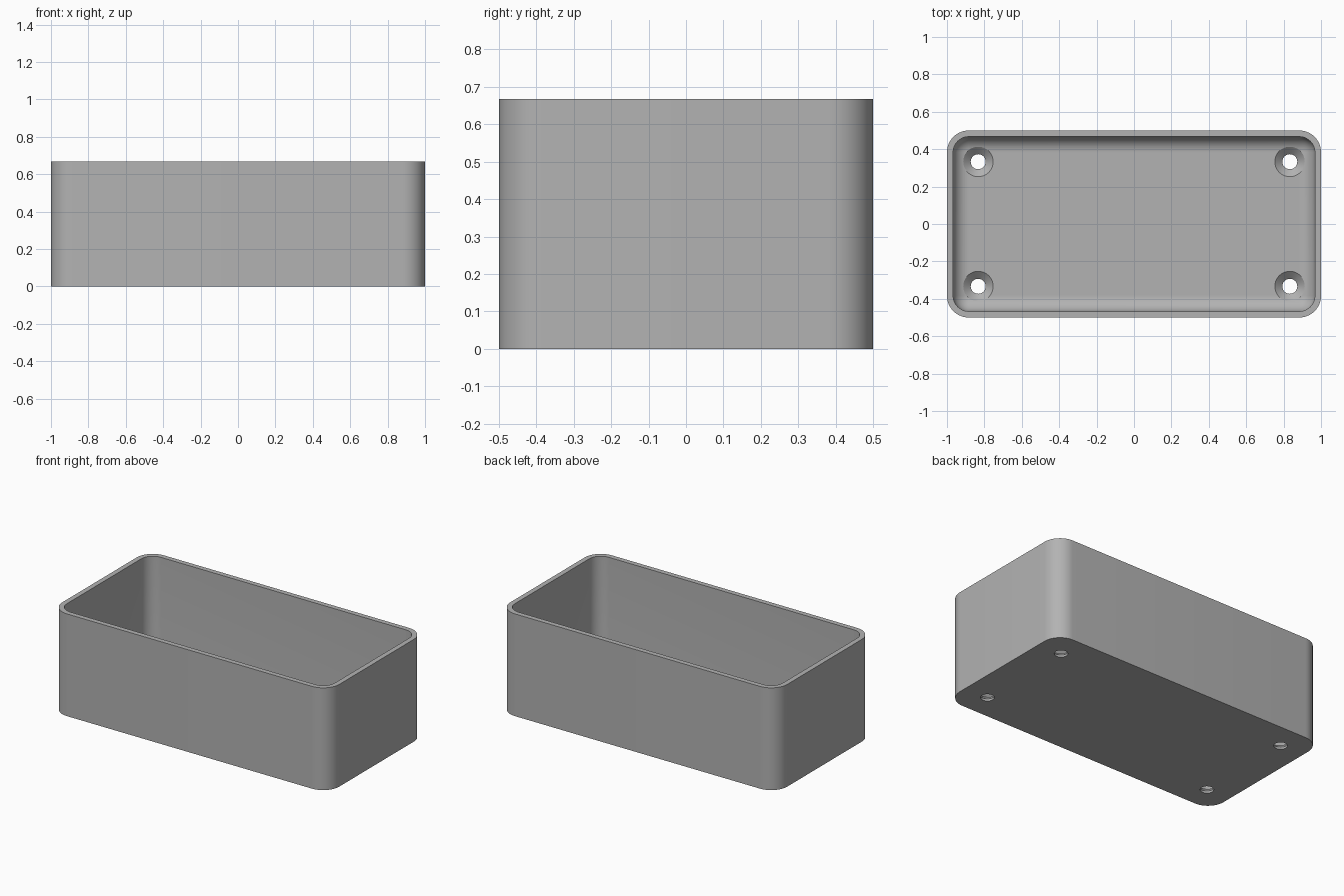
import bpy, bmesh, math

cube = bpy.data.objects.get("Cube")
if cube:
    bpy.data.objects.remove(cube, do_unlink=True)

HEIGHT, WALL, FLOOR = 0.667, 0.033, 0.05
OUTER_R, INNER_R = 0.117, 0.084
CX, CY = 1 - OUTER_R, 0.5 - OUTER_R      # corner arc centres
HOLE_R, SINK_R = 0.04, 0.08
STEPS = 12

grey = bpy.data.materials.new("plain grey")
grey.use_nodes = True
colour = (0.45, 0.45, 0.45, 1)
grey.diffuse_color = colour
grey.node_tree.nodes["Principled BSDF"].inputs["Base Color"].default_value = colour


def finish(bm, name):
    bmesh.ops.remove_doubles(bm, verts=bm.verts, dist=1e-5)
    bmesh.ops.recalc_face_normals(bm, faces=bm.faces)
    mesh = bpy.data.meshes.new(name)
    bm.to_mesh(mesh)
    bm.free()
    mesh.materials.append(grey)
    obj = bpy.data.objects.new(name, mesh)
    bpy.context.collection.objects.link(obj)
    return obj


def loft(bm, rings):
    """Skin a stack of equal-length point rings and cap both ends."""
    loops = [[bm.verts.new(p) for p in ring] for ring in rings]
    n = len(loops[0])
    for a, b in zip(loops, loops[1:]):
        for i in range(n):
            j = (i + 1) % n
            bm.faces.new((a[i], a[j], b[j], b[i]))
    bm.faces.new(loops[0])
    bm.faces.new(loops[-1])


def rounded_rect(radius, z):
    points = []
    for k, (sx, sy) in enumerate(((1, 1), (-1, 1), (-1, -1), (1, -1))):
        for i in range(STEPS + 1):
            a = (k + i / STEPS) * math.pi / 2
            points.append((sx * CX + radius * math.cos(a),
                           sy * CY + radius * math.sin(a), z))
    return points


def circle(x, y, radius, z, n=48):
    return [(x + radius * math.cos(math.tau * i / n),
             y + radius * math.sin(math.tau * i / n), z) for i in range(n)]


# Open box: outer wall, rim, inner wall and rounded edge down to the floor
rings = [rounded_rect(OUTER_R, 0), rounded_rect(OUTER_R, HEIGHT),
         rounded_rect(INNER_R, HEIGHT)]
for i in range(STEPS + 1):
    a = i / STEPS * math.pi / 2
    rings.append(rounded_rect(INNER_R * math.cos(a),
                              FLOOR + INNER_R * (1 - math.sin(a))))
bm = bmesh.new()
loft(bm, rings)
box = finish(bm, "open_box")

# Countersunk screw holes near the four corners
bm = bmesh.new()
for x in (-0.833, 0.833):
    for y in (-0.333, 0.333):
        loft(bm, [circle(x, y, HOLE_R, -0.05),
                  circle(x, y, HOLE_R, FLOOR - (SINK_R - HOLE_R) * 0.9),
                  circle(x, y, SINK_R, FLOOR),
                  circle(x, y, SINK_R, FLOOR + 0.1)])
cutter = finish(bm, "screw_hole_cutter")
cutter.hide_render = True

cut = box.modifiers.new("screw_holes", 'BOOLEAN')
cut.operation = 'DIFFERENCE'
cut.solver = 'EXACT'
cut.object = cutter
bpy.context.view_layer.objects.active = box
for obj in bpy.context.selected_objects:
    obj.select_set(False)
box.select_set(True)
bpy.ops.object.modifier_apply(modifier=cut.name)
bpy.data.objects.remove(cutter, do_unlink=True)
bpy.ops.object.shade_smooth_by_angle(angle=math.radians(30))
